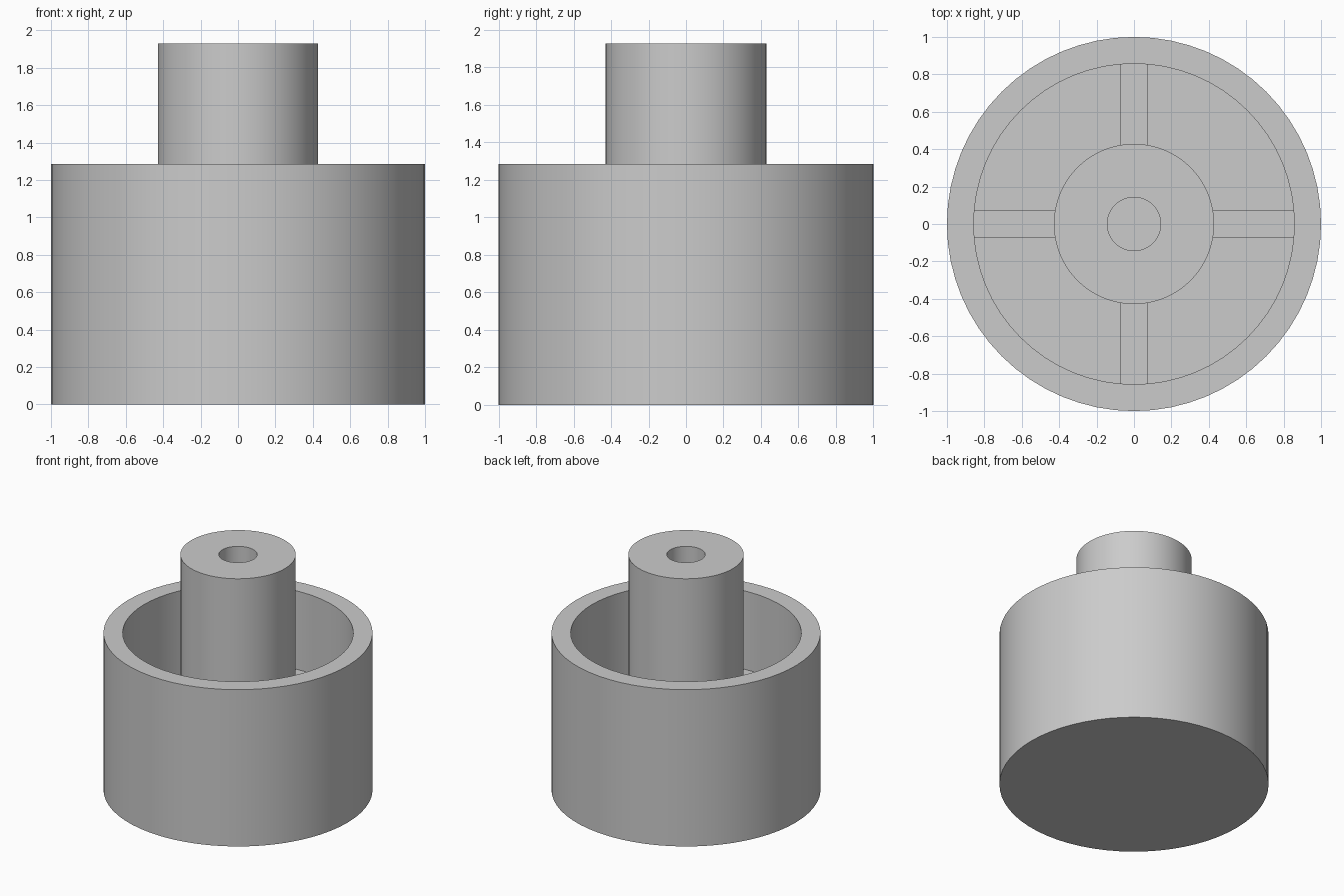
import bpy, bmesh, math

cube = bpy.data.objects.get("Cube")
if cube:
    bpy.data.objects.remove(cube, do_unlink=True)

U = 1 / 7            # wall thickness, the module of the whole part
SEGMENTS = 64
FLOOR = U
RIB_TOP = 4.5 * U

grey = bpy.data.materials.new("plain grey")
grey.use_nodes = True
colour = (0.6, 0.6, 0.6, 1)
grey.diffuse_color = colour
grey.node_tree.nodes["Principled BSDF"].inputs["Base Color"].default_value = colour


def finish(name, bm):
    bmesh.ops.recalc_face_normals(bm, faces=bm.faces)
    mesh = bpy.data.meshes.new(name)
    bm.to_mesh(mesh)
    bm.free()
    mesh.materials.append(grey)
    obj = bpy.data.objects.new(name, mesh)
    bpy.context.collection.objects.link(obj)
    return obj


def lathe(name, profile):
    """Revolve (radius, z) points around the z axis."""
    bm = bmesh.new()
    verts = [bm.verts.new((r, 0, z)) for r, z in profile]
    edges = [bm.edges.new(pair) for pair in zip(verts, verts[1:])]
    bmesh.ops.spin(bm, geom=verts + edges, cent=(0, 0, 0), axis=(0, 0, 1),
                   angle=math.tau, steps=SEGMENTS, use_duplicate=False)
    bmesh.ops.remove_doubles(bm, verts=bm.verts, dist=0.0001)
    obj = finish(name, bm)
    bpy.ops.object.select_all(action="DESELECT")
    obj.select_set(True)
    bpy.context.view_layer.objects.active = obj
    bpy.ops.object.shade_smooth_by_angle(angle=math.radians(30))
    return obj


# Cup and hollow post in one revolved solid
lathe("cup_with_post", [
    (0, 0), (7 * U, 0), (7 * U, 9 * U), (6 * U, 9 * U), (6 * U, FLOOR),
    (3 * U, FLOOR), (3 * U, 13.5 * U), (U, 13.5 * U), (U, FLOOR), (0, FLOOR)])

# Four ribs joining the post to the cup wall, ends sunk into both
inner, outer = 2.9 * U, 6.1 * U
for i, side in enumerate(("left", "back", "right", "front")):
    bm = bmesh.new()
    bmesh.ops.create_cube(bm, size=1)
    bmesh.ops.scale(bm, vec=(outer - inner, U, RIB_TOP - FLOOR / 2), verts=bm.verts)
    bmesh.ops.translate(bm, vec=((inner + outer) / 2, 0, (RIB_TOP + FLOOR / 2) / 2),
                        verts=bm.verts)
    rib = finish(side + "_rib", bm)
    rib.rotation_euler.z = i * math.pi / 2
